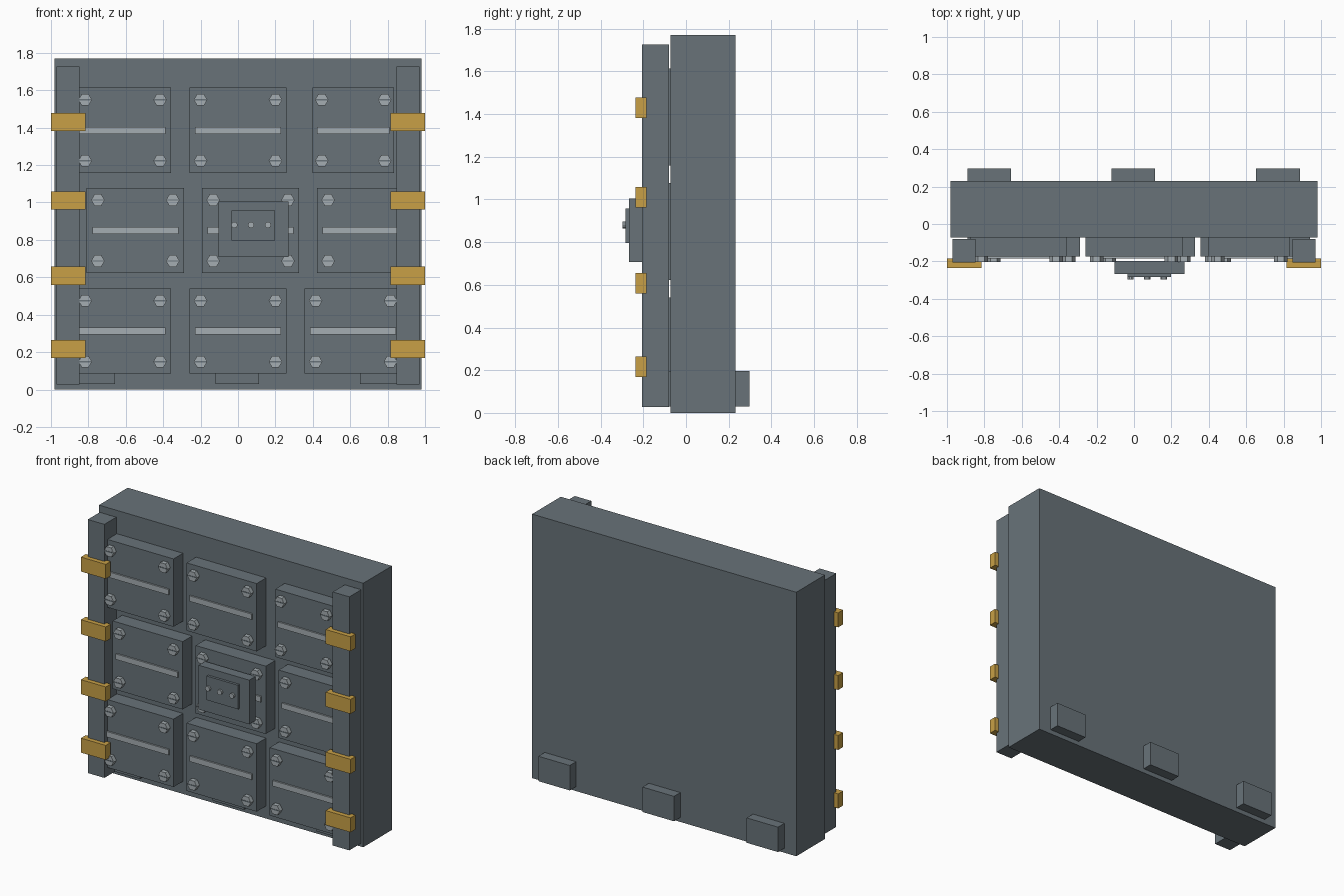
import bpy, bmesh, math
from mathutils import Matrix

if "Cube" in bpy.data.objects:
    bpy.data.objects.remove(bpy.data.objects["Cube"])


def material(name, rgb):
    m = bpy.data.materials.new(name)
    m.diffuse_color = (*rgb, 1)
    m.use_nodes = True
    m.node_tree.nodes["Principled BSDF"].inputs["Base Color"].default_value = m.diffuse_color
    return m


STEEL = material("steel grey", (0.138, 0.171, 0.191))
LIGHT = material("light metal", (0.376, 0.423, 0.445))
GOLD = material("gold", (0.578, 0.352, 0.061))


def finish(name, bm, mat):
    me = bpy.data.meshes.new(name)
    bm.to_mesh(me)
    bm.free()
    me.materials.append(mat)
    ob = bpy.data.objects.new(name, me)
    bpy.context.collection.objects.link(ob)
    return ob


def box(name, x, y, z, mat):
    """Box from (min, max) pairs."""
    bm = bmesh.new()
    size = Matrix.Diagonal((x[1] - x[0], y[1] - y[0], z[1] - z[0], 1))
    pos = Matrix.Translation([(a + b) / 2 for a, b in (x, y, z)])
    bmesh.ops.create_cube(bm, size=1, matrix=pos @ size)
    return finish(name, bm, mat)


def stud(name, x, z, y, radius, sides, mat):
    """Prism whose axis runs along y."""
    bm = bmesh.new()
    turn = Matrix.Rotation(math.pi / 2, 4, 'X')
    # first corner of the hexagon points sideways
    bmesh.ops.create_cone(bm, cap_ends=True, segments=sides, radius1=radius,
                          radius2=radius, depth=y[1] - y[0])
    v = bm.verts[:][0].co
    spin = Matrix.Rotation(-math.atan2(v.y, v.x), 4, 'Z')
    bm.transform(Matrix.Translation((x, sum(y) / 2, z)) @ turn @ spin)
    return finish(name, bm, mat)


def span(c, size):
    return (c - size / 2, c + size / 2)


# main slab
box("wall_slab", (-0.98, 0.98), (-0.073, 0.231), (0, 1.77), STEEL)

# support blocks along the bottom
for x in (-0.775, -0.003, 0.77):
    box("support_block", span(x, 0.233), (-0.10, 0.298), (0.03, 0.197), STEEL)

# side rails with gold clamps
for s in (-1, 1):
    box("side_rail", sorted((s * 0.847, s * 0.97)), (-0.206, -0.08),
        (0.027, 1.727), STEEL)
    for z in (0.216, 0.608, 1.01, 1.43):
        box("clamp", sorted((s * 0.816, s * 1.0)), (-0.236, -0.184),
            span(z, 0.097), GOLD)

# armour panels: centre x, centre z, width
PANEL_FRONT = -0.173
panels = [(-0.617, 1.386, 0.52), (0, 1.386, 0.52), (0.616, 1.386, 0.437),
          (-0.549, 0.85, 0.52), (0.067, 0.85, 0.52), (0.682, 0.85, 0.52),
          (-0.617, 0.312, 0.52), (0, 0.312, 0.52), (0.615, 0.312, 0.52)]
for cx, cz, w in panels:
    box("armour_panel", span(cx, w), (PANEL_FRONT, -0.07), span(cz, 0.455), STEEL)
    box("panel_strip", span(cx, w * 0.885), (-0.184, PANEL_FRONT + 0.005),
        span(cz, 0.037), LIGHT)
    # slotted hex bolts at the corners
    for sx in (-1, 1):
        for sz in (-1, 1):
            bx, bz = cx + sx * w * 0.385, cz + sz * 0.163
            stud("hex_bolt", bx, bz, (-0.202, PANEL_FRONT + 0.005), 0.036, 6, LIGHT)
            box("bolt_slot", span(bx, 0.062), (-0.204, -0.198),
                span(bz, 0.007), STEEL)

# control box on the centre panel
box("control_box", (-0.105, 0.27), (-0.266, -0.198), (0.708, 1.004), STEEL)
box("control_plate", (-0.035, 0.199), (-0.283, -0.262), (0.796, 0.957), STEEL)
for x in (-0.019, 0.07, 0.16):
    stud("control_button", x, 0.88, (-0.298, -0.28), 0.017, 10, LIGHT)
